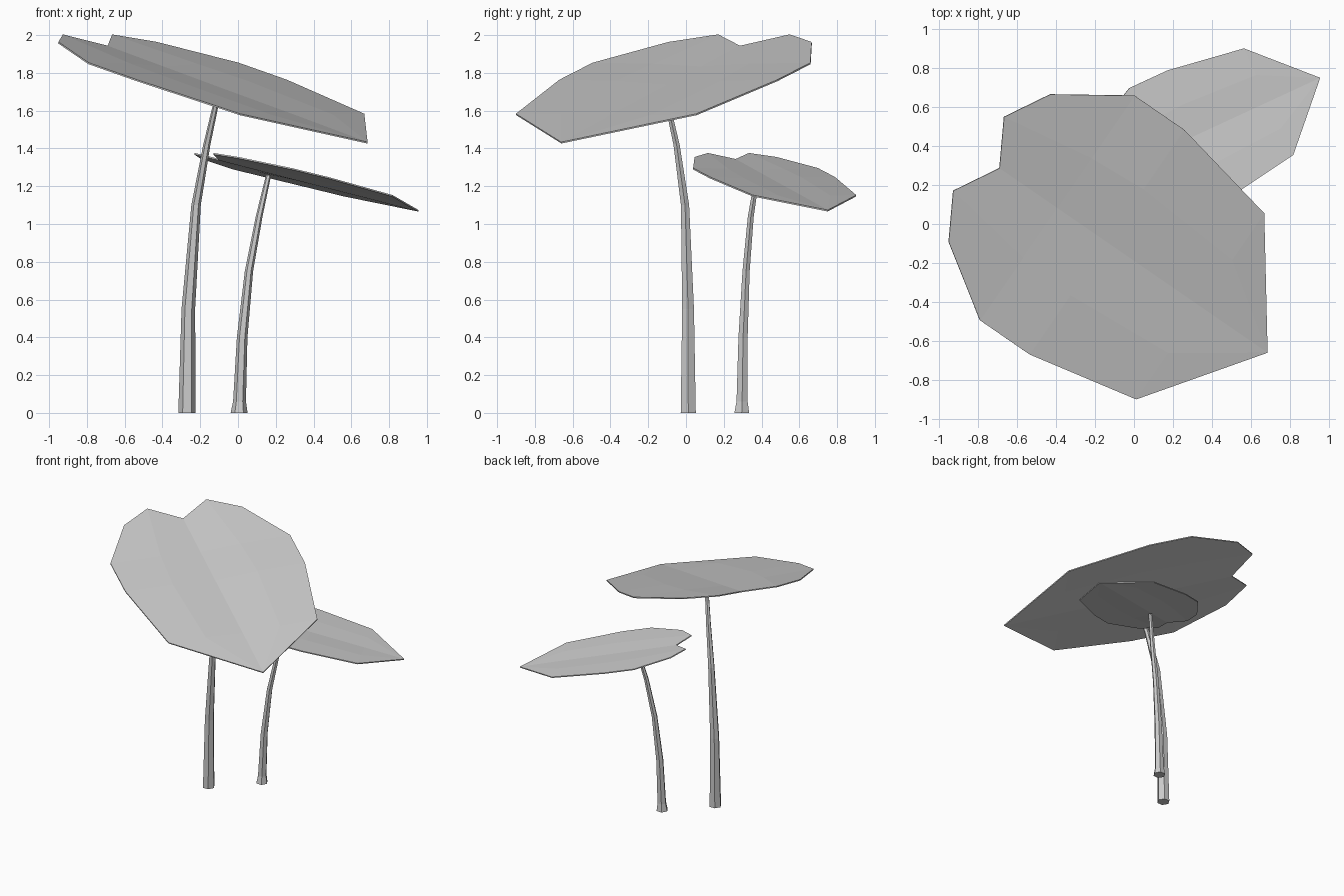
import bpy, bmesh, math
from mathutils import Vector

cube = bpy.data.objects.get("Cube")
if cube:
    bpy.data.objects.remove(cube)

grey = bpy.data.materials.new("plain grey")
grey.use_nodes = True
colour = (0.6, 0.6, 0.6, 1)
grey.diffuse_color = colour
grey.node_tree.nodes["Principled BSDF"].inputs["Base Color"].default_value = colour


def finish(bm, name):
    bmesh.ops.recalc_face_normals(bm, faces=bm.faces)
    mesh = bpy.data.meshes.new(name)
    bm.to_mesh(mesh)
    bm.free()
    mesh.materials.append(grey)
    obj = bpy.data.objects.new(name, mesh)
    bpy.context.collection.objects.link(obj)
    return obj


# Half leaf rows from tip to notch: (distance from tip, half width, rise)
# Each row runs midrib, fold, edge; the last row forms a rounded lobe.
ROWS = [
    [(0.42, 0, 0.13), (0.42, 0.29, 0.145), (0.42, 0.58, 0.15)],
    [(1.0, 0, 0.305), (1.0, 0.33, 0.325), (1.0, 0.70, 0.33)],
    [(1.31, 0, 0.40), (1.31, 0.31, 0.415), (1.31, 0.70, 0.42)],
    [(1.67, 0, 0.51), (1.80, 0.23, 0.57), (1.67, 0.46, 0.53)],
]


def leaf(name, tip, back, length, width, height):
    """Lobed blade, mirrored about a midrib that runs from tip along back."""
    u = Vector((back[0], back[1], 0)).normalized()
    v = Vector((u.y, -u.x, 0))
    bm = bmesh.new()

    def place(d, w, h):
        return bm.verts.new(Vector(tip) + u * d * length + v * w * width
                            + Vector((0, 0, h * height)))

    point = place(0, 0, 0)
    grid = [[place(d, -w, h) for d, w, h in reversed(row[1:])]
            + [place(*p) for p in row] for row in ROWS]
    for a, b in zip(grid[0], grid[0][1:]):
        bm.faces.new((point, a, b))
    for near, far in zip(grid, grid[1:]):
        for i in range(len(near) - 1):
            bm.faces.new((near[i], far[i], far[i + 1], near[i + 1]))
    obj = finish(bm, name)
    thick = obj.modifiers.new("thickness", "SOLIDIFY")
    thick.thickness = 0.008
    thick.offset = 0


def stem(name, path, sides=6):
    """Tapered tube through (x, y, z, radius) stations."""
    bm = bmesh.new()
    rings = []
    for x, y, z, r in path:
        rings.append([bm.verts.new((x + r * math.cos(k * math.tau / sides),
                                    y + r * math.sin(k * math.tau / sides), z))
                      for k in range(sides)])
    for a, b in zip(rings, rings[1:]):
        for k in range(sides):
            n = (k + 1) % sides
            bm.faces.new((a[k], a[n], b[n], b[k]))
    bm.faces.new(rings[0])
    bm.faces.new(rings[-1])
    finish(bm, name)


# Tall plant
leaf("tall_leaf", (0.685, -0.66, 1.43), (-0.824, 0.567), 1, 1, 1)
stem("tall_stem", [(-0.27, 0.012, 0, 0.046), (-0.263, 0.011, 0.55, 0.036),
                   (-0.222, -0.005, 1.1, 0.025), (-0.165, -0.05, 1.42, 0.019),
                   (-0.1, -0.115, 1.71, 0.014)])

# Short plant
leaf("short_leaf", (0.955, 0.75, 1.07), (-0.907, -0.42), 0.695, 0.52, 0.53)
stem("short_stem", [(0.006, 0.295, 0, 0.045), (0.008, 0.297, 0.06, 0.034),
                    (0.022, 0.302, 0.4, 0.028), (0.058, 0.318, 0.75, 0.022),
                    (0.112, 0.343, 1.04, 0.018), (0.162, 0.378, 1.26, 0.014)])
